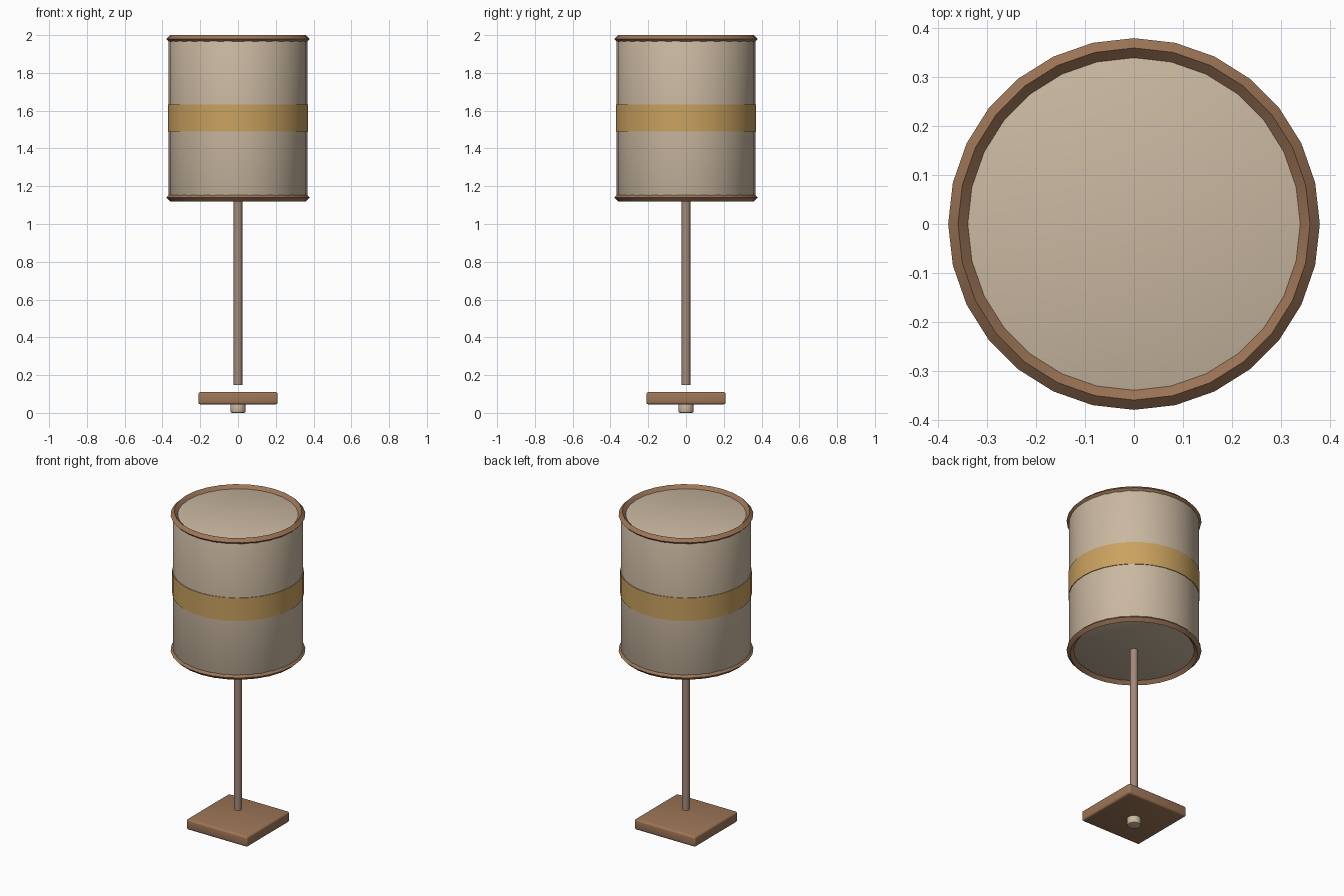
import bpy, math

if "Cube" in bpy.data.objects:
    bpy.data.objects.remove(bpy.data.objects["Cube"])


def material(name, rgb):
    m = bpy.data.materials.new(name)
    m.diffuse_color = (*rgb, 1)
    m.use_nodes = True
    m.node_tree.nodes["Principled BSDF"].inputs["Base Color"].default_value = m.diffuse_color
    return m


CREAM = material("cream fabric", (0.59, 0.48, 0.355))
GOLD = material("gold trim", (0.59, 0.36, 0.115))
WOOD = material("brown wood", (0.34, 0.18, 0.095))
STEM = material("dusty brown", (0.37, 0.25, 0.19))


def finish(name, mat, bevel=0, segments=2):
    ob = bpy.context.object
    ob.name = name
    ob.data.materials.append(mat)
    if bevel:
        mod = ob.modifiers.new("soft edges", 'BEVEL')
        mod.width = bevel
        mod.segments = segments
        mod.limit_method = 'ANGLE'
        mod.angle_limit = math.radians(40)
        bpy.ops.object.modifier_apply(modifier=mod.name)
    bpy.ops.object.shade_smooth_by_angle(angle=math.radians(35))
    return ob


def cylinder(name, mat, radius, z0, z1, sides, bevel=0, cap='NGON'):
    bpy.ops.mesh.primitive_cylinder_add(vertices=sides, radius=radius, depth=z1 - z0,
                                        location=(0, 0, (z0 + z1) / 2), end_fill_type=cap)
    return finish(name, mat, bevel)


# Drum shade with a gold band around it
cylinder("shade", CREAM, 0.367, 1.14, 1.98, 32, 0.012)
cylinder("shade_band", GOLD, 0.371, 1.49, 1.632, 32)

# Diamond-section rims at both ends of the shade
for name, z in (("lower_rim", 1.14), ("upper_rim", 1.98)):
    bpy.ops.mesh.primitive_torus_add(major_segments=28, minor_segments=4,
                                     major_radius=0.36, minor_radius=0.02, location=(0, 0, z))
    finish(name, WOOD)

# Thin pole, ending just above the base
cylinder("pole", STEM, 0.023, 0.148, 1.15, 16)

# Square base plate with softened edges
bpy.ops.mesh.primitive_cube_add(size=1, location=(0, 0, 0.0775))
bpy.context.object.scale = (0.42, 0.42, 0.065)
bpy.ops.object.transform_apply(location=False, rotation=False, scale=True)
finish("base", WOOD, 0.012, 3)

# Small round foot under the base
cylinder("foot", CREAM, 0.04, 0.0, 0.05, 16, 0.008)
